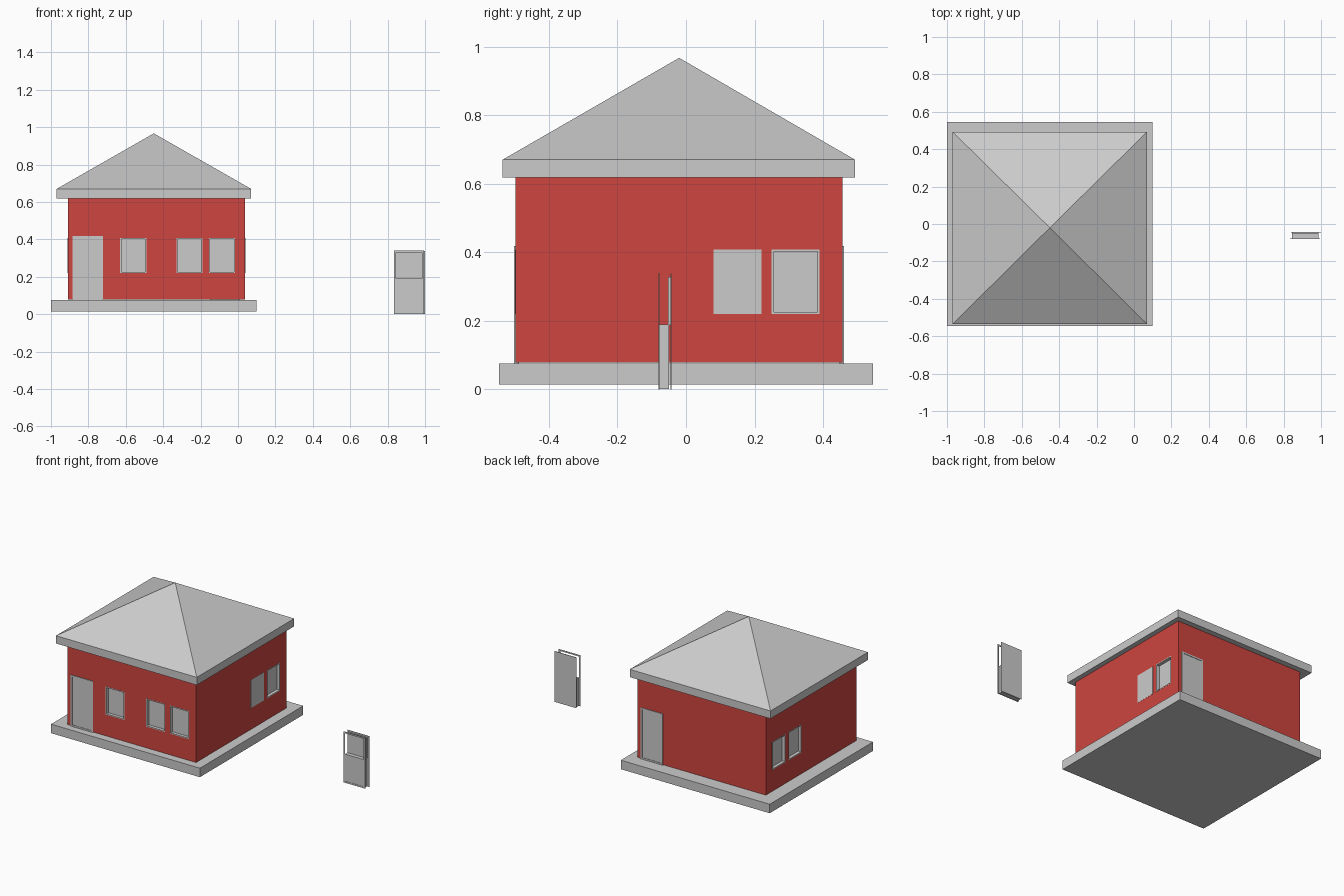
import bpy, bmesh
from mathutils import Matrix, Vector
from math import pi

if "Cube" in bpy.data.objects:
    bpy.data.objects.remove(bpy.data.objects["Cube"])

red = bpy.data.materials.new("red_wall")
red.diffuse_color = (0.62, 0.06, 0.05, 1)
red.use_nodes = True
red.node_tree.nodes["Principled BSDF"].inputs["Base Color"].default_value = red.diffuse_color


def finish(name, bm):
    bmesh.ops.recalc_face_normals(bm, faces=bm.faces)
    me = bpy.data.meshes.new(name)
    bm.to_mesh(me)
    bm.free()
    ob = bpy.data.objects.new(name, me)
    bpy.context.collection.objects.link(ob)
    return ob


def add_box(bm, x, y, z):
    size = (x[1] - x[0], y[1] - y[0], z[1] - z[0], 1)
    mid = Vector((sum(x) / 2, sum(y) / 2, sum(z) / 2))
    bmesh.ops.create_cube(bm, size=1, matrix=Matrix.Translation(mid) @ Matrix.Diagonal(size))


def box(name, x, y, z, mat=None):
    bm = bmesh.new()
    add_box(bm, x, y, z)
    ob = finish(name, bm)
    if mat:
        ob.data.materials.append(mat)
    return ob


def ring(name, x, y, z, t):
    # rectangular frame in the xz plane with border t, depth range y
    bm = bmesh.new()
    outer = [(x[0], z[0]), (x[1], z[0]), (x[1], z[1]), (x[0], z[1])]
    inner = [(x[0] + t, z[0] + t), (x[1] - t, z[0] + t), (x[1] - t, z[1] - t), (x[0] + t, z[1] - t)]
    loops = [[bm.verts.new((a, d, b)) for a, b in loop]
             for loop, d in ((outer, y[0]), (inner, y[0]), (inner, y[1]), (outer, y[1]))]
    for k in range(4):
        a, b = loops[k], loops[(k + 1) % 4]
        for i in range(4):
            j = (i + 1) % 4
            bm.faces.new((a[i], a[j], b[j], b[i]))
    return finish(name, bm)


def place(ob, wall):
    # parts are made facing -y with the wall plane at y = 0, then turned onto a wall
    angle, pos = {"front": (0, (0, -0.497, 0)), "back": (pi, (0, 0.457, 0)),
                  "right": (pi / 2, (0.038, 0, 0)), "left": (-pi / 2, (-0.91, 0, 0))}[wall]
    ob.data.transform(Matrix.Translation(pos) @ Matrix.Rotation(angle, 4, 'Z'))
    return ob


# base slab and walls
box("base_slab", (-1, 0.1), (-0.545, 0.545), (0.015, 0.075))
walls = box("walls", (-0.91, 0.038), (-0.497, 0.457), (0.078, 0.62), red)

# roof: eaves slab with a pyramid on top
bm = bmesh.new()
add_box(bm, (-0.97, 0.07), (-0.535, 0.493), (0.618, 0.67))
bm.faces.ensure_lookup_table()
top = max(bm.faces, key=lambda f: f.calc_center_median().z)
apex = bmesh.ops.poke(bm, faces=[top])["verts"][0]
apex.co = (-0.45, -0.02, 0.967)
finish("roof", bm)

# windows: recess cut into the wall, pane and frame inside it
WZ = (0.22, 0.408)
windows = [("front", -0.63), ("front", -0.33), ("front", -0.155),
           ("right", 0.25), ("left", -0.22), ("left", -0.39)]
cut = bmesh.new()
for i, (wall, u) in enumerate(windows):
    x = (u, u + 0.14)
    tool = place(box("recess", x, (-0.05, 0.03), WZ), wall)
    cut.from_mesh(tool.data)
    bpy.data.objects.remove(tool)
    place(box(f"window_pane_{i}", x, (0.02, 0.03), WZ), wall)
    place(ring(f"window_frame_{i}", x, (-0.001, 0.022), WZ, 0.006), wall)
cutter = finish("recess_cutter", cut)
cutter.hide_render = True
cutter.hide_viewport = True
mod = walls.modifiers.new("recesses", 'BOOLEAN')
mod.operation = 'DIFFERENCE'
mod.solver = 'EXACT'
mod.object = cutter

# plain flush window on the right wall
place(box("flush_window", (0.08, 0.22), (-0.001, 0.01), WZ), "right")

# doors, front and back
for wall, u in (("front", -0.885), ("back", -0.012)):
    x = (u, u + 0.163)
    place(ring(wall + "_door_frame", x, (-0.004, 0.01), (0.076, 0.418), 0.01), wall)
    place(box(wall + "_door_panel", (x[0] + 0.005, x[1] - 0.005), (-0.001, 0.008), (0.076, 0.412)), wall)

# loose sash unit standing beside the house
ring("loose_front_frame", (0.835, 0.995), (-0.08, -0.078), (0, 0.34), 0.01)
box("loose_lower_sash", (0.845, 0.987), (-0.078, -0.05), (0.002, 0.19))
box("loose_upper_sash", (0.845, 0.987), (-0.052, -0.044), (0.188, 0.328))
box("loose_back_panel", (0.84, 1.0), (-0.045, -0.042), (0, 0.338))
